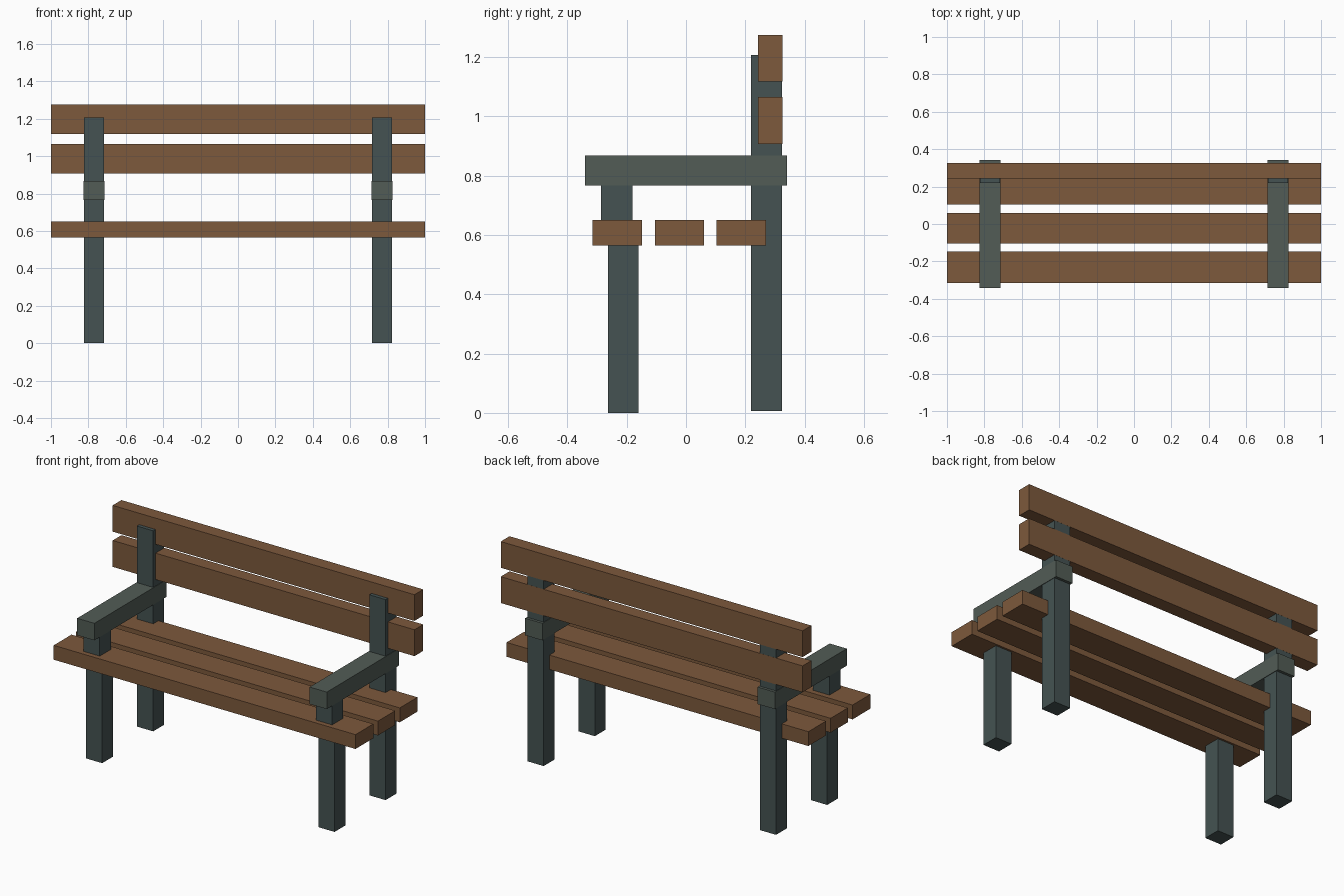
import bpy

if "Cube" in bpy.data.objects:
    bpy.data.objects.remove(bpy.data.objects["Cube"])


def material(name, rgb):
    mat = bpy.data.materials.new(name)
    mat.diffuse_color = (*rgb, 1)
    mat.use_nodes = True
    mat.node_tree.nodes["Principled BSDF"].inputs["Base Color"].default_value = mat.diffuse_color
    return mat


WOOD = material("wood", (0.205, 0.1, 0.045))
IRON = material("dark_metal", (0.059, 0.086, 0.085))
ARM = material("arm_metal", (0.084, 0.107, 0.092))


def box(name, x, y, z, mat):
    """Box from (min, max) ranges on each axis."""
    ranges = (x, y, z)
    bpy.ops.mesh.primitive_cube_add(size=1, location=[(a + b) / 2 for a, b in ranges])
    ob = bpy.context.object
    ob.name = name
    ob.scale = [b - a for a, b in ranges]
    bpy.ops.object.transform_apply(location=False, rotation=False, scale=True)
    ob.data.materials.append(mat)


# seat slats
for y in ((-0.316, -0.148), (-0.104, 0.06), (0.103, 0.27)):
    box("seat_slat", (-1, 1), y, (0.564, 0.65), WOOD)

# backrest slats
for z in ((0.907, 1.065), (1.118, 1.275)):
    box("back_slat", (-1, 1), (0.242, 0.325), z, WOOD)

# legs, arm supports and armrests on both sides
for side, c in (("left", -0.77), ("right", 0.77)):
    x = (c - 0.054, c + 0.054)
    box(side + "_front_leg", x, (-0.263, -0.16), (0, 0.61), IRON)
    box(side + "_arm_support", x, (-0.286, -0.181), (0.6, 0.8), IRON)
    box(side + "_back_leg", x, (0.22, 0.3245), (0.006, 1.207), IRON)
    box(side + "_armrest", (c - 0.057, c + 0.057), (-0.341, 0.341), (0.766, 0.868), ARM)
